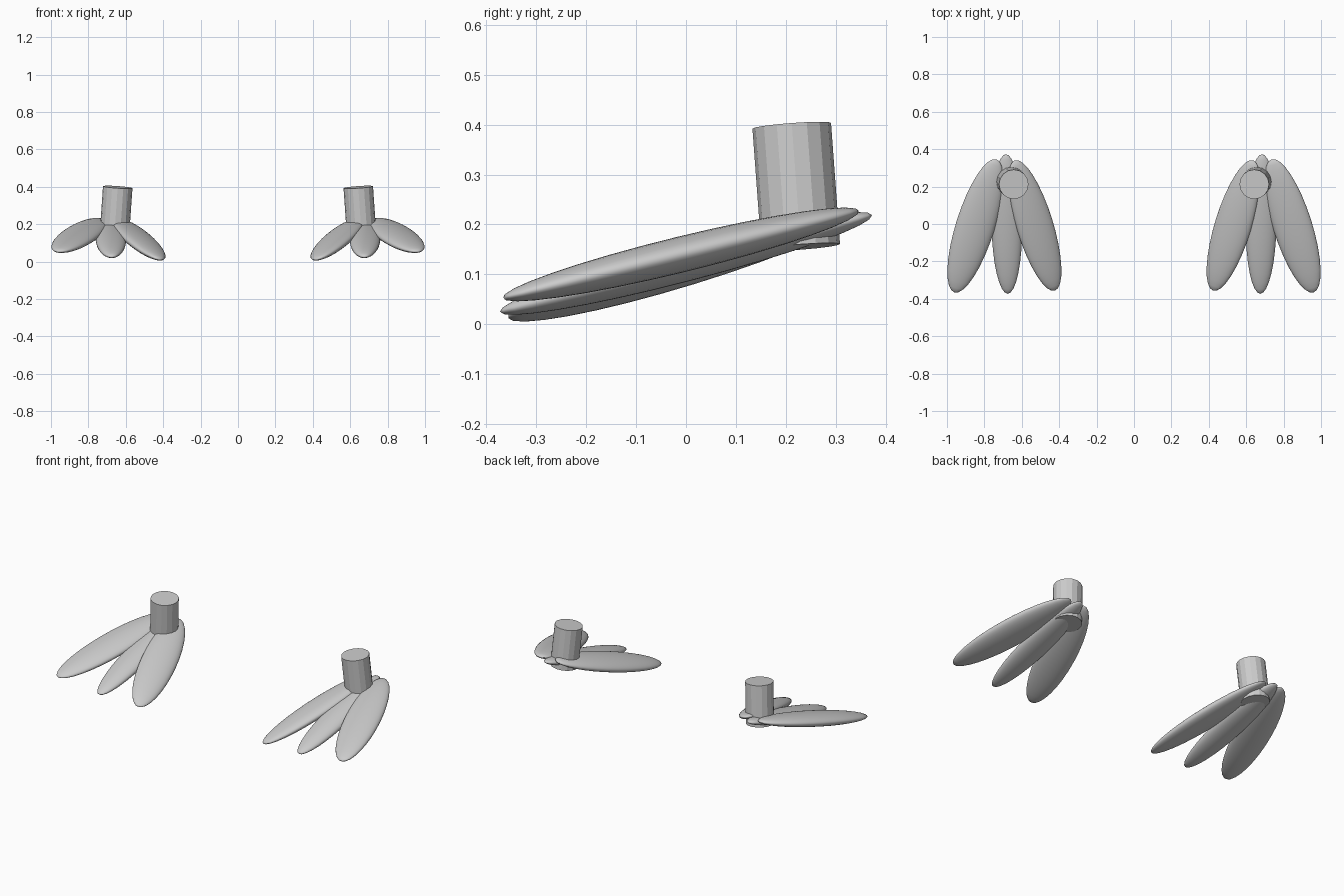
import bpy
import bmesh
from mathutils import Matrix, Vector

cube = bpy.data.objects.get("Cube")
if cube:
    bpy.data.objects.remove(cube, do_unlink=True)

# One plain grey for everything
GREY = (0.6, 0.6, 0.6, 1.0)
grey = bpy.data.materials.new("plain_grey")
grey.use_nodes = True
grey.diffuse_color = GREY
grey.node_tree.nodes["Principled BSDF"].inputs["Base Color"].default_value = GREY


def add_object(name, bm, smooth):
    bmesh.ops.recalc_face_normals(bm, faces=bm.faces)
    for face in bm.faces:
        face.smooth = smooth
    mesh = bpy.data.meshes.new(name)
    bm.to_mesh(mesh)
    bm.free()
    mesh.materials.append(grey)
    obj = bpy.data.objects.new(name, mesh)
    bpy.context.collection.objects.link(obj)


def frame(side, along, depth, origin):
    """Matrix whose columns are the three scaled axes and the origin."""
    m = Matrix((side, along, depth)).transposed().to_4x4()
    m.translation = origin
    return m


def toe(name, centre, reach, roll, width, thickness, mirror):
    """Flattened ellipsoid with its poles at the two ends of the toe."""
    reach = Vector(reach)
    side = Vector((1, 0, roll))
    side = (side - side.project(reach)).normalized()
    up = reach.cross(side).normalized()
    bm = bmesh.new()
    bmesh.ops.create_uvsphere(bm, u_segments=32, v_segments=16, radius=1)
    bm.transform(mirror @ frame(side * width, up * thickness, reach, Vector(centre)))
    add_object(name, bm, True)


def leg(name, bottom, top, radius, mirror):
    """Faceted stub standing on the toes."""
    bottom, top = Vector(bottom), Vector(top)
    axis = top - bottom
    side = axis.cross(Vector((0, 1, 0))).normalized()
    front = axis.cross(side).normalized()
    bm = bmesh.new()
    bmesh.ops.create_cone(bm, cap_ends=True, segments=16, radius1=1, radius2=1, depth=1)
    bm.transform(mirror @ frame(side * radius, front * radius, axis, (bottom + top) / 2))
    add_object(name, bm, False)


# Both feet, mirrored across the middle
for label, sign in (("left", 1), ("right", -1)):
    flip = Matrix.Diagonal((sign, 1, 1, 1))
    leg(label + "_leg", (0.66, 0.23, 0.155), (0.643, 0.212, 0.398), 0.079, flip)
    toe(label + "_outer_toe", (0.848, -0.01, 0.14), (0.112, -0.356, -0.087), 0.0, 0.104, 0.036, flip)
    toe(label + "_middle_toe", (0.68, 0.0, 0.122), (-0.005, -0.373, -0.097), 0.0, 0.082, 0.036, flip)
    toe(label + "_inner_toe", (0.53, -0.008, 0.119), (-0.108, -0.348, -0.107), 0.28, 0.1, 0.036, flip)
